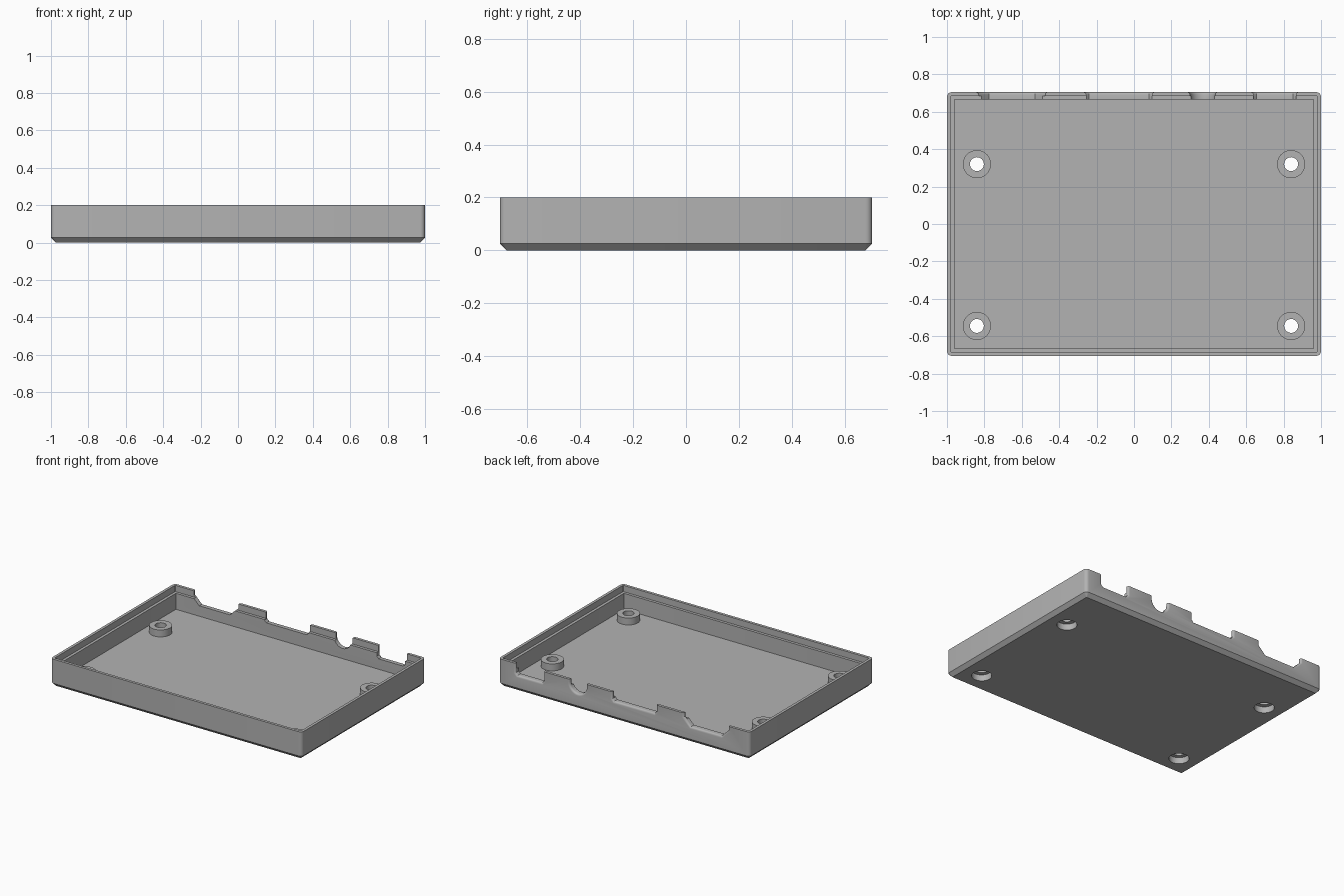
import bpy, bmesh, math
from mathutils import Vector

if "Cube" in bpy.data.objects:
    bpy.data.objects.remove(bpy.data.objects["Cube"])

HX, HY, TOP, FLOOR = 1.0, 0.705, 0.2, 0.04

grey = bpy.data.materials.new("plain grey")
grey.diffuse_color = (0.45, 0.45, 0.45, 1)
grey.use_nodes = True
grey.node_tree.nodes["Principled BSDF"].inputs["Base Color"].default_value = grey.diffuse_color


def loft(name, rings):
    """Solid through equal-length rings of points, capped at both ends."""
    bm = bmesh.new()
    loops = [[bm.verts.new(p) for p in ring] for ring in rings]
    n = len(loops[0])
    for a, b in zip(loops, loops[1:]):
        for i in range(n):
            j = (i + 1) % n
            bm.faces.new((a[i], a[j], b[j], b[i]))
    bm.faces.new(loops[0][::-1])
    bm.faces.new(loops[-1])
    bmesh.ops.recalc_face_normals(bm, faces=bm.faces)
    me = bpy.data.meshes.new(name)
    bm.to_mesh(me)
    bm.free()
    me.materials.append(grey)
    ob = bpy.data.objects.new(name, me)
    bpy.context.collection.objects.link(ob)
    return ob


def rounded_rect(inset, z, steps=5):
    """Rounded rectangle ring, set in from the outer wall."""
    r = max(0.025 - inset, 0.002)
    pts = []
    for k, (sx, sy) in enumerate(((1, 1), (-1, 1), (-1, -1), (1, -1))):
        for i in range(steps + 1):
            a = math.pi / 2 * (k + i / steps)
            pts.append((sx * (HX - inset - r) + r * math.cos(a),
                        sy * (HY - inset - r) + r * math.sin(a), z))
    return pts


def turned(name, x, y, profile, sides=40):
    """Solid of revolution from (radius, z) pairs."""
    return loft(name, [[(x + r * math.cos(2 * math.pi * i / sides),
                         y + r * math.sin(2 * math.pi * i / sides), z)
                        for i in range(sides)] for r, z in profile])


def combine(ob, other, operation):
    mod = ob.modifiers.new(operation, 'BOOLEAN')
    mod.operation, mod.solver, mod.object = operation, 'EXACT', other
    bpy.context.view_layer.objects.active = ob
    bpy.ops.object.modifier_apply(modifier=mod.name)
    bpy.data.objects.remove(other)


def grown(profile, d):
    """Offset a counter-clockwise (x, z) outline outward by d."""
    out = []
    n = len(profile)
    for i in range(n):
        p, q, r = (Vector(profile[(i + k) % n]) for k in (-1, 0, 1))
        n1 = Vector(((q - p).y, -(q - p).x)).normalized()
        n2 = Vector(((r - q).y, -(r - q).x)).normalized()
        m = (n1 + n2) / (1 + n1.dot(n2))
        out.append(q + m * d)
    return out


def port(profile):
    """Cutter through the back wall with a rounded outer edge."""
    flare = 0.014
    stations = [(HY - 0.07, 0)]
    for i in range(5):
        a = math.pi / 2 * i / 4
        stations.append((HY - flare + flare * math.sin(a), flare * (1 - math.cos(a))))
    stations.append((HY + 0.05, flare))
    return loft("port_cutter", [[(p.x, y, p.y) for p in grown(profile, d)]
                                for y, d in stations])


# Tray: chamfered base, walls, stepped lip, inner floor
tray = loft("tray", [rounded_rect(i, z) for i, z in (
    (0.025, 0), (0, 0.026), (0, TOP), (0.02, TOP), (0.02, 0.155),
    (0.04, 0.155), (0.04, FLOOR))])

# Standoffs with screw holes and recesses from below
for x in (-0.84, 0.84):
    for y in (-0.545, 0.32):
        combine(tray, turned("standoff", x, y, [(0.075, 0.02), (0.075, 0.09)]), 'UNION')
        combine(tray, turned("screw_hole", x, y, [
            (0.066, -0.02), (0.066, 0.045), (0.037, 0.045), (0.037, 0.12)]), 'DIFFERENCE')

# Connector openings in the back wall
HI = 0.26


def slot(x0, x1, z, cut):
    return [(x0 + cut, z), (x1 - cut, z), (x1, z + cut), (x1, HI), (x0, HI), (x0, z + cut)]


round_notch = [(0.30, HI)] + [
    (0.367 + 0.067 * math.cos(math.pi + math.pi * i / 16),
     0.18 + 0.067 * math.sin(math.pi + math.pi * i / 16)) for i in range(17)] + [(0.434, HI)]
for outline in (slot(0.64, 0.865, 0.115, 0.015), round_notch,
                slot(-0.255, 0.095, 0.135, 0.015), slot(-0.83, -0.475, 0.115, 0.055)):
    combine(tray, port(outline), 'DIFFERENCE')

# Smooth curved walls, keep edges sharp
bpy.ops.object.select_all(action='DESELECT')
tray.select_set(True)
bpy.context.view_layer.objects.active = tray
bpy.ops.object.shade_smooth_by_angle(angle=math.radians(30))
